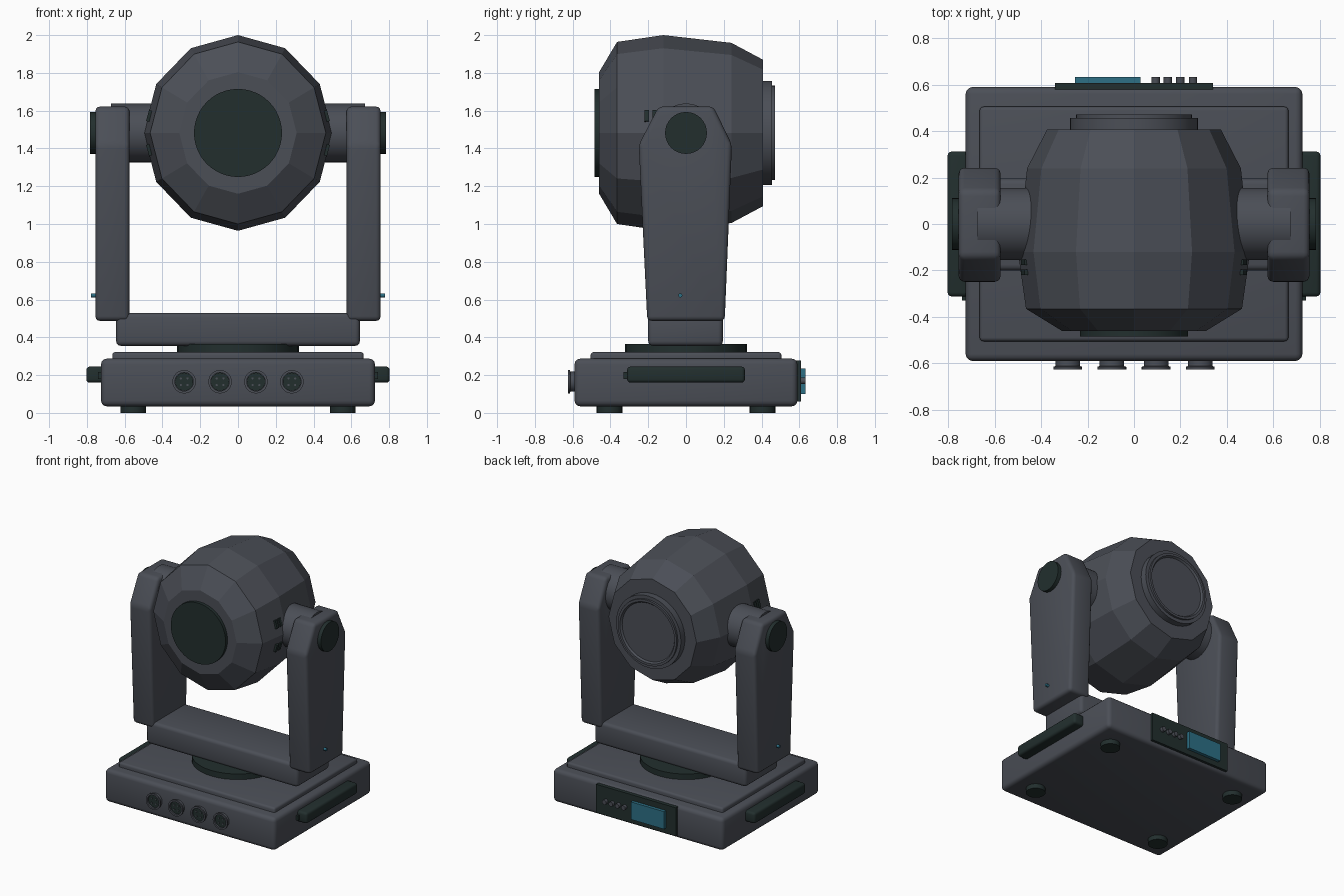
import bpy, bmesh, math
from mathutils import Matrix, Vector

if "Cube" in bpy.data.objects:
    bpy.data.objects.remove(bpy.data.objects["Cube"])


def material(name, rgb):
    m = bpy.data.materials.new(name)
    m.diffuse_color = (*rgb, 1.0)
    m.use_nodes = True
    m.node_tree.nodes["Principled BSDF"].inputs["Base Color"].default_value = m.diffuse_color
    return m


GREY = material("slate_grey", (0.070, 0.077, 0.094))
DARK = material("dark_green_black", (0.016, 0.028, 0.027))
BLUE = material("display_blue", (0.026, 0.160, 0.235))


def finish(bm, name, mat, smooth=True):
    bmesh.ops.recalc_face_normals(bm, faces=bm.faces[:])
    me = bpy.data.meshes.new(name)
    bm.to_mesh(me)
    bm.free()
    ob = bpy.data.objects.new(name, me)
    me.materials.append(mat)
    bpy.context.scene.collection.objects.link(ob)
    if smooth:
        bpy.ops.object.select_all(action='DESELECT')
        ob.select_set(True)
        bpy.context.view_layer.objects.active = ob
        bpy.ops.object.shade_smooth_by_angle(angle=math.radians(35))
    return ob


def round_edges(bm, width, segs):
    edges = [e for e in bm.edges if e.calc_face_angle(0) > 0.3]
    bmesh.ops.bevel(bm, geom=edges, offset=width, segments=segs,
                    profile=0.5, affect='EDGES', clamp_overlap=True)


def box(name, mat, lo, hi, bevel=0.0, segs=3, rot=None):
    """Box between two corners, with optional rounded edges."""
    lo, hi = Vector(lo), Vector(hi)
    size = hi - lo
    bm = bmesh.new()
    bmesh.ops.create_cube(bm, size=1)
    bmesh.ops.scale(bm, vec=size, verts=bm.verts[:])
    if bevel:
        round_edges(bm, bevel, segs)
    if rot:
        bmesh.ops.transform(bm, matrix=rot, verts=bm.verts[:])
    bmesh.ops.translate(bm, vec=(lo + hi) / 2, verts=bm.verts[:])
    return finish(bm, name, mat)


def lathe(name, mat, axis, centre, profile, n=32, smooth=True, scale=(1, 1)):
    """Capped solid of revolution; profile is (radius, distance along axis)."""
    bm = bmesh.new()
    rings = []
    for r, h in profile:
        ring = []
        for k in range(n):
            t = 2 * math.pi * k / n
            a, b = r * math.cos(t) * scale[0], r * math.sin(t) * scale[1]
            p = {'X': (h, a, b), 'Y': (a, h, b), 'Z': (a, b, h)}[axis]
            ring.append(bm.verts.new(Vector(p) + Vector(centre)))
        rings.append(ring)
    for p, q in zip(rings, rings[1:]):
        for k in range(n):
            j = (k + 1) % n
            bm.faces.new((p[k], p[j], q[j], q[k]))
    bm.faces.new(rings[0])
    bm.faces.new(rings[-1])
    return finish(bm, name, mat, smooth)


def disc(name, mat, axis, centre, r, h0, h1, n=32):
    return lathe(name, mat, axis, centre, [(r, h0), (r, h1)], n)


# Base housing with its raised lid
box("base_housing", GREY, (-0.725, -0.59, 0.035), (0.725, 0.59, 0.287), 0.03)
box("base_lid", GREY, (-0.665, -0.505, 0.25), (0.665, 0.505, 0.322), 0.016)

# Feet
for sx in (-1, 1):
    for sy in (-1, 1):
        disc("foot", DARK, 'Z', (0.555 * sx, 0.405 * sy, 0), 0.068, 0, 0.045, 24)

# Pan turntable and yoke crossbar
disc("turntable", DARK, 'Z', (0, 0, 0), 0.322, 0.31, 0.365, 40)
box("yoke_crossbar", GREY, (-0.645, -0.2, 0.355), (0.645, 0.195, 0.53), 0.025)

# Yoke arms, tapered with clipped top corners
ARM = [(-0.205, 0.487), (0.205, 0.487), (0.243, 1.42),
       (0.145, 1.622), (-0.145, 1.622), (-0.25, 1.42)]
ZC = 1.482
for s, side in ((-1, "left"), (1, "right")):
    bm = bmesh.new()
    inner = [bm.verts.new((0.575 * s, y, z)) for y, z in ARM]
    outer = [bm.verts.new((0.755 * s, y, z)) for y, z in ARM]
    bm.faces.new(inner)
    bm.faces.new(outer)
    for i in range(len(ARM)):
        j = (i + 1) % len(ARM)
        bm.faces.new((inner[i], inner[j], outer[j], outer[i]))
    bmesh.ops.recalc_face_normals(bm, faces=bm.faces[:])
    round_edges(bm, 0.025, 3)
    finish(bm, side + "_yoke_arm", GREY)

    # Tilt axle, end cap and lock pin
    disc(side + "_tilt_axle", GREY, 'X', (0, 0, ZC), 0.156, 0.40 * s, 0.673 * s, 40)
    disc(side + "_axle_cap", DARK, 'X', (0, 0, ZC), 0.111, 0.74 * s, 0.784 * s)
    disc(side + "_lock_pin", BLUE, 'X', (0, -0.03, 0.622), 0.011, 0.74 * s, 0.777 * s, 12)

    # Carry handle on the base side
    x = sorted((0.70 * s, 0.803 * s))
    box(side + "_handle", DARK, (x[0], -0.312, 0.16), (x[1], 0.312, 0.245), 0.018)
    x = sorted((0.70 * s, 0.74 * s))
    box(side + "_handle_tab", DARK, (x[0], -0.33, 0.18), (x[1], -0.30, 0.216))

    # Vent slots on the head side, lying along the facets
    for sz in (-1, 1):
        rot = Matrix.Rotation(-s * sz * math.radians(15), 3, 'Y').to_4x4()
        for y in (-0.207, -0.165):
            c = Vector((0.47 * s, y, ZC + 0.09 * sz))
            half = Vector((0.009, 0.012, 0.03))
            box("vent_slot", DARK, c - half, c + half, rot=rot)

# Faceted lamp head
lathe("lamp_head", GREY, 'Y', (0, 0, ZC),
      [(0.322, -0.46), (0.482, -0.365), (0.518, -0.12), (0.477, 0.24), (0.388, 0.407)],
      12, smooth=False, scale=(0.965, 1))

# Front lens and rear cover ring with recessed plate
disc("front_lens", DARK, 'Y', (0, 0, ZC), 0.233, -0.484, -0.45, 48)
lathe("rear_cover", GREY, 'Y', (0, 0, ZC),
      [(0.276, 0.39), (0.276, 0.456), (0.25, 0.456), (0.25, 0.472),
       (0.232, 0.472), (0.222, 0.458)], 48)

# Front sockets: flanged ring, dark insert, contact pins
for x in (-0.285, -0.095, 0.095, 0.285):
    c = (x, 0, 0.165)
    lathe("socket_ring", GREY, 'Y', c,
          [(0.053, -0.58), (0.053, -0.612), (0.062, -0.615), (0.062, -0.626),
           (0.049, -0.626), (0.049, -0.606)], 28)
    disc("socket_insert", DARK, 'Y', c, 0.048, -0.60, -0.614, 28)
    for k in range(4):
        a = math.pi / 4 + k * math.pi / 2
        pin = (x + 0.025 * math.cos(a), 0, 0.165 + 0.025 * math.sin(a))
        disc("socket_pin", GREY, 'Y', pin, 0.006, -0.61, -0.619, 8)

# Rear control panel with display and buttons
box("control_panel", DARK, (-0.34, 0.58, 0.06), (0.34, 0.608, 0.278))
box("display", BLUE, (-0.255, 0.60, 0.10), (0.027, 0.632, 0.235))
for x in (0.093, 0.146, 0.199, 0.254):
    disc("button", GREY, 'Y', (x, 0, 0.17), 0.018, 0.60, 0.632, 16)
